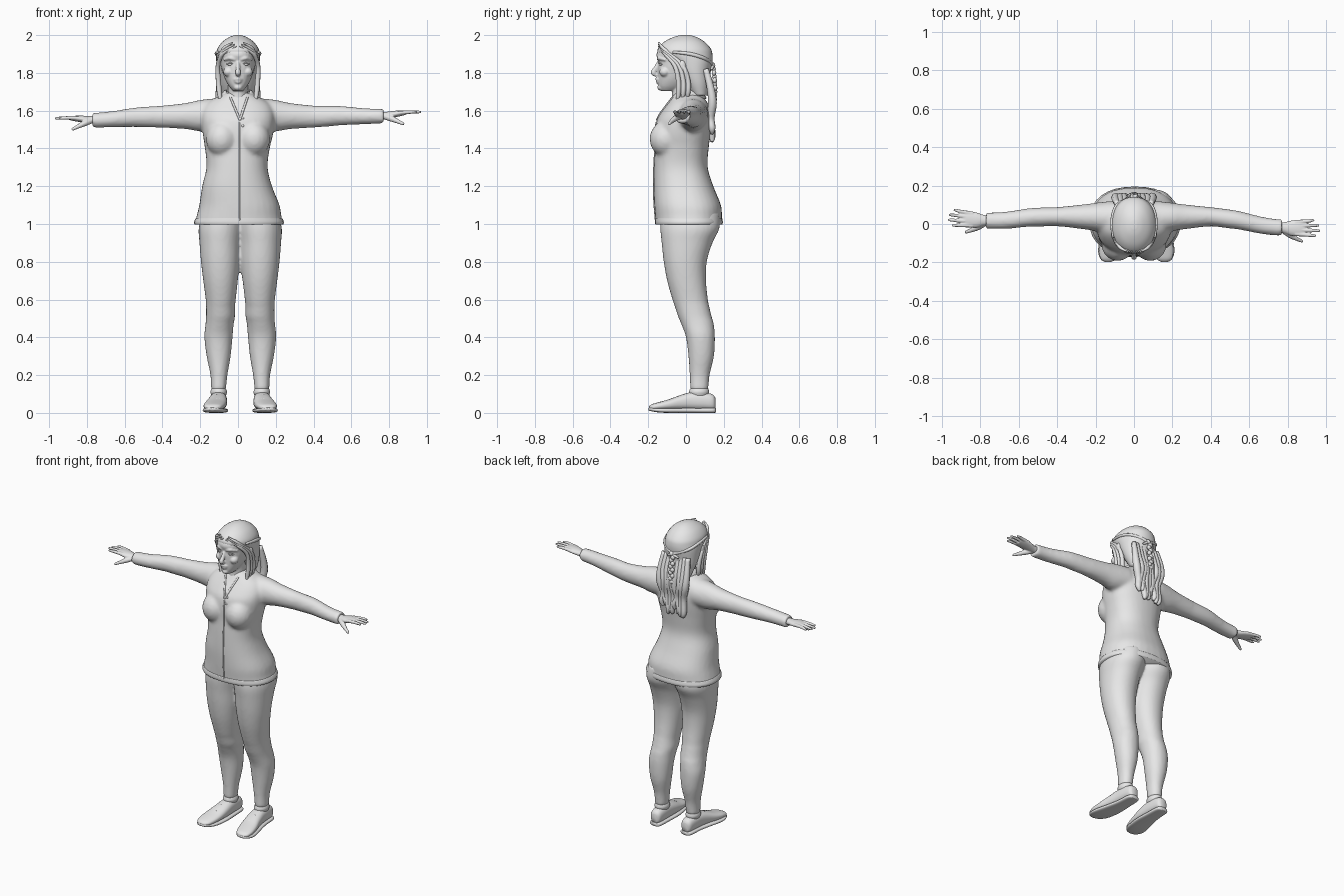
import bpy, bmesh, math, random
from mathutils import Vector, Matrix, Quaternion

random.seed(4)
if "Cube" in bpy.data.objects:
    bpy.data.objects.remove(bpy.data.objects["Cube"])

grey = bpy.data.materials.new("plain grey")
grey.use_nodes = True
grey.diffuse_color = (0.8, 0.8, 0.8, 1)
grey.node_tree.nodes["Principled BSDF"].inputs["Base Color"].default_value = (0.8, 0.8, 0.8, 1)
CM = 0.01  # part sizes are given in hundredths


def finish(name, bm):
    bmesh.ops.recalc_face_normals(bm, faces=bm.faces[:])
    for face in bm.faces:
        face.smooth = True
    mesh = bpy.data.meshes.new(name)
    bm.to_mesh(mesh)
    bm.free()
    mesh.materials.append(grey)
    ob = bpy.data.objects.new(name, mesh)
    bpy.context.collection.objects.link(ob)
    return ob


def spline(rows, steps):
    """Smooth interpolation through rows of numbers."""
    out = []
    for i in range(len(rows) - 1):
        a, b, c, d = (rows[max(0, min(len(rows) - 1, i + k))] for k in (-1, 0, 1, 2))
        for s in range(steps):
            t = s / steps
            out.append([q + t / 2 * (r - p + t * (2*p - 5*q + 4*r - w + t * (3*(q - r) + w - p)))
                        for p, q, r, w in zip(a, b, c, d)])
    return out + [list(rows[-1])]


def skin_rings(name, rings):
    """Closed skin through rings of points given in hundredths."""
    bm, previous = bmesh.new(), None
    for points in rings:
        ring = [bm.verts.new(Vector(p) * CM) for p in points]
        if previous:
            for k in range(len(ring)):
                n = (k + 1) % len(ring)
                bm.faces.new((previous[k], previous[n], ring[n], ring[k]))
        else:
            bm.faces.new(ring)
        previous = ring
    bm.faces.new(previous)
    return finish(name, bm)


def loft(name, rows, axis="z", power=2.0, sides=32):
    """Skin through rows of (position, low a, high a, low b, high b)."""
    rings = []
    for t, a0, a1, b0, b1 in spline(rows, 4):
        ring = []
        for k in range(sides):
            c, s = math.cos(math.tau * k / sides), math.sin(math.tau * k / sides)
            a = (a0 + a1) / 2 + (a1 - a0) / 2 * math.copysign(abs(c) ** (2 / power), c)
            b = (b0 + b1) / 2 + (b1 - b0) / 2 * math.copysign(abs(s) ** (2 / power), s)
            ring.append({"x": (t, a, b), "y": (a, t, b), "z": (a, b, t)}[axis])
        rings.append(ring)
    return skin_rings(name, rings)


def tube(name, points, radii, sides=8):
    """Tapered round strand."""
    path = spline([tuple(p) + (r,) for p, r in zip(points, radii)], 4)
    rings, turn, heading = [], Quaternion(), Vector((0, 0, 1))
    for i, row in enumerate(path):
        way = Vector(path[min(i + 1, len(path) - 1)][:3]) - Vector(path[max(i - 1, 0)][:3])
        turn = heading.rotation_difference(way) @ turn
        heading = way
        rings.append([Vector(row[:3]) + turn @ Vector((math.cos(a), math.sin(a), 0)) * row[3]
                      for a in (math.tau * k / sides for k in range(sides))])
    return skin_rings(name, rings)


def ball(name, at, size):
    bm = bmesh.new()
    bmesh.ops.create_uvsphere(bm, u_segments=20, v_segments=12, radius=1)
    for v in bm.verts:
        v.co = Vector([(a + s * c) * CM for a, s, c in zip(at, size, v.co)])
    return finish(name, bm)


def mirrored(ob, centre=0.0):
    twin = ob.copy()
    twin.data = ob.data.copy()
    twin.name = ob.name.replace("left", "right")
    twin.data.transform(Matrix.Translation((2 * centre * CM, 0, 0)) @ Matrix.Scale(-1, 4, (1, 0, 0)))
    twin.data.flip_normals()
    bpy.context.collection.objects.link(twin)
    return twin


def fuse(name, parts, voxel, rounds):
    """Join overlapping parts into one smooth skin."""
    bpy.ops.object.select_all(action="DESELECT")
    for ob in parts:
        ob.select_set(True)
    bpy.context.view_layer.objects.active = parts[0]
    bpy.ops.object.join()
    parts[0].name = name
    skin = parts[0].modifiers.new("skin", "REMESH")
    skin.mode, skin.voxel_size, skin.use_smooth_shade = "VOXEL", voxel, True
    soft = parts[0].modifiers.new("soften", "SMOOTH")
    soft.factor, soft.iterations = 0.5, rounds
    return parts[0]


def lean_arm(ob):
    """The two arms drift slightly apart in height and depth."""
    for v in ob.data.vertices:
        out = math.copysign(max(0, abs(v.co.x) - 0.4), v.co.x)
        v.co.y -= 0.05 * out
        v.co.z += 0.03 * out


# Jacket: torso, bust and sleeves in one skin
torso = loft("torso", [
    (100, -23, 24, -16, 19), (104, -22, 23, -16.3, 19), (110, -20.5, 22, -16.8, 18.5),
    (120, -19, 18, -17.2, 14.5), (130, -16.7, 15.7, -17, 11.5), (140, -17.5, 16.8, -16.5, 12),
    (148, -18.7, 18.7, -16.5, 13), (155, -19.5, 19.5, -15.5, 13.5), (160, -19, 19, -12.5, 13),
    (164, -16.5, 16.5, -9.5, 11.5), (167, -11.5, 11.5, -7.5, 9.5), (169.5, -6.5, 6.5, -6, 7)], power=2.3)
bust = ball("left_bust", (8.5, -10.5, 145), (8.5, 8.8, 9.5))
sleeve = loft("left_sleeve", [
    (12, -5.5, 12, 149, 166.5), (20, -3.7, 11, 149, 165.7), (28, -2.5, 10, 150.3, 164),
    (40, -1.2, 8.8, 151, 162.7), (48, -1.7, 8.2, 151.4, 162.4), (55, -2.2, 7.4, 151.8, 162),
    (66, -3.8, 5.2, 152, 160.6), (74, -4.3, 4.3, 152, 160), (77, -4.4, 4.4, 151.9, 160)], "x")
sleeves = [sleeve, mirrored(sleeve)]
for part in sleeves:
    lean_arm(part)
jacket = fuse("jacket", [torso, bust, mirrored(bust)] + sleeves, 0.011, 5)
loft("jacket_hem", [(99.7, -23, 24, -16.2, 19.2), (101, -23.3, 24.3, -16.5, 19.5),
                    (103, -22.5, 23.5, -16.4, 19.2)], power=2.3)

# Jacket front: placket, neckline edges and buttons laid on the cloth
bpy.context.view_layer.update()
cloth = jacket.evaluated_get(bpy.context.evaluated_depsgraph_get())


def on_front(x, z):
    hit, place, _, _ = cloth.ray_cast(Vector((x, -200, z)) * CM, Vector((0, 1, 0)))
    return (x, place.y / CM if hit else -10, z)


tube("placket_edge", [on_front(1, z) for z in range(102, 157, 4)], [0.45] * 14)
for name, top in (("left_neck_edge", 5), ("right_neck_edge", -4)):
    tube(name, [on_front(1 + (top - 1) * k / 4, 155 + 3 * k) for k in range(5)], [0.6] * 5)
for k in range(3):
    ball("button", on_front(2.5, 152 + 4 * k), (0.7, 0.4, 0.7))

# Collar: open band around the neck
bm = bmesh.new()
rows = []
for k in range(25):
    ang = math.radians(-155 + 310 * k / 24)
    dip = max(0, -math.cos(ang))
    rows.append([bm.verts.new(Vector((rx * math.sin(ang), 0.5 + ry * math.cos(ang), z - 4 * dip)) * CM)
                 for rx, ry, z in ((6.3, 7.2, 171), (7.5, 8, 170.5), (10.5, 10.5, 166.5))])
for one, two in zip(rows, rows[1:]):
    for k in range(2):
        bm.faces.new((one[k], two[k], two[k + 1], one[k + 1]))
collar = finish("collar", bm)
collar.modifiers.new("cloth", "SOLIDIFY").thickness = 0.008

# Trousers
leg = loft("left_leg", [
    (12, 8.8, 16.6, 2.2, 11.8), (20, 8, 17, 2, 12.5), (30, 6.3, 19, 1.3, 14.8), (40, 5.3, 20.2, 0, 15.3),
    (47, 4.7, 19.6, -2.5, 14.7), (51, 4, 19.3, -4.2, 13.6), (56, 4, 19.3, -5.8, 12.4),
    (60, 3.6, 19.5, -7.2, 11.6), (70, 2.5, 20.8, -10, 10.6), (80, 1.6, 22, -11.8, 11),
    (90, 0.9, 22.8, -12.9, 14), (98, -0.5, 23.2, -13.6, 17.8), (106, -1, 21, -13, 17.5)], power=2.1)
fuse("trousers", [leg, mirrored(leg, 1.2)], 0.01, 4)

# Shoes with soles, socks and laces
shoe = [loft("left_shoe", [
    (15.5, 10.5, 14.5, 2, 8), (14, 9, 16, 1.5, 9.8), (9, 8.4, 16.8, 1.5, 11), (3, 8.2, 17.4, 1.5, 11),
    (-3, 8.2, 18.5, 1.5, 9.4), (-9, 8.8, 20, 1.5, 7.2), (-14, 9.8, 20.6, 1.5, 5.8),
    (-18, 11.5, 19.8, 1.5, 4.6), (-19.6, 14, 17.5, 2, 3.4)], "y", 2.4),
    loft("left_sole", [
        (15.8, 10.5, 14.5, 0.2, 2.5), (14, 8.5, 16.5, 0, 2.6), (5, 8, 17.3, 0, 2.6),
        (-3, 7.7, 19, 0, 2.6), (-10, 8.4, 20.7, 0, 2.6), (-15, 9.7, 21, 0.3, 2.7),
        (-18.5, 12, 19.6, 0.9, 2.9), (-19.8, 14.5, 17.5, 1.4, 2.7)], "y", 3),
    loft("left_sock", [(9, 8.8, 16.4, 2.2, 11.6), (11, 8.2, 17, 1.6, 12.2), (12.8, 8.8, 16.5, 2.1, 11.8)])]
for k in range(3):
    y, z = -2 - 2.6 * k, 9.3 - 0.95 * k
    for way in (-1, 1):
        shoe.append(tube("left_lace", [(13.6 - 2.8 * way, y - 1, z - 0.8), (13.6, y, z + 0.1),
                                       (13.6 + 2.8 * way, y + 1, z - 0.5)], [0.4] * 3, 6))
for part in shoe:
    mirrored(part, 1.2)

# Hands
hand = [loft("left_palm", [(72, -2.6, 2.6, 153.8, 158.6), (78, -2.8, 2.8, 154.4, 158.2),
                           (82, -4, 3.9, 155, 158.6), (86, -4, 4.4, 155.7, 158.7),
                           (89, -3.2, 3.8, 156.4, 158.4)], "x")]
for base, tip, reach in ((-3, -3.4, 95), (-0.9, -0.7, 97), (1.3, 2, 96.5), (3.3, 4.6, 94)):
    hand.append(tube("left_finger", [(84, base, 157.3), (90, (base + tip) / 2, 157.7),
                                     (reach - 1, tip, 157.6), (reach, tip, 157.5)], [1.1, 1, 0.75, 0.3]))
hand.append(tube("left_thumb", [(77, -1, 156), (81, -3.6, 154.6), (85, -5.6, 152.8), (87.5, -6.6, 151.6),
                                (88, -6.8, 151.4)], [1.5, 1.6, 1.1, 0.8, 0.3]))
twins = [mirrored(part) for part in hand]
for part in hand + twins:
    lean_arm(part)
fuse("left_hand", hand, 0.004, 2)
fuse("right_hand", twins, 0.004, 2)

# Head and neck
face = [loft("face", [
    (170.5, -2.6, 2.6, -13.3, -5), (173, -4.8, 4.8, -14.5, 0), (177, -7, 7, -14.8, 5),
    (182, -8.6, 8.6, -14.9, 10), (186, -9.3, 9.3, -14.8, 12), (190, -9.5, 9.5, -15.6, 12),
    (194, -8.3, 8.3, -13, 10), (198, -4, 4, -6, 5)], power=2.2),
    loft("neck", [(158, -8, 8, -9, 8), (166, -5.8, 5.8, -7.6, 6.5), (171, -5.2, 5.2, -7.5, 6.5),
                  (178, -5.5, 5.5, -8, 7)]),
    tube("nose", [(0, -14.4, 185.5), (0, -16, 182.5), (0, -17.3, 180), (0, -15.4, 178.9)], [1, 1.2, 1.5, 1]),
    tube("upper_lip", [(-2.7, -13.8, 176.2), (0, -15.4, 176.8), (2.7, -13.8, 176.2)], [0.3, 0.9, 0.3]),
    tube("lower_lip", [(-2.4, -13.8, 175.8), (0, -15, 175.2), (2.4, -13.8, 175.8)], [0.3, 1, 0.3]),
    ball("chin", (0, -13.2, 172.3), (2.3, 2, 1.7))]
for part in (ball("left_cheek", (5, -11.2, 180.5), (2.8, 2.9, 2.6)),
             tube("left_brow", [(1.5, -14.6, 187), (4.3, -14.2, 187.8), (7.5, -11, 186.8)], [0.8, 1, 0.5])):
    face += [part, mirrored(part)]
fuse("head", face, 0.005, 2)
for part in (ball("left_eye", (4, -13.1, 184.5), (1.5, 1.1, 0.75)),
             tube("left_eyelid", [(2.2, -13.9, 184.4), (4, -14.2, 185.4), (6, -12.6, 184.6)], [0.2, 0.35, 0.2]),
             ball("left_ear", (10.6, -2, 183.5), (1.2, 2, 3.2))):
    mirrored(part)

# Hair: cap, falling locks, side strands and braids
loft("hair_cap", [
    (168, -8, 8, 3, 12), (174, -10, 10, -1, 13), (180, -11.1, 11.1, -4.5, 13), (186, -11.5, 11.5, -9, 14),
    (190, -11.5, 11.5, -14.4, 14), (193, -10.8, 10.8, -14.8, 13), (196.5, -8.2, 8.2, -11.5, 9.8),
    (199, -4.5, 4.5, -6.5, 5.5), (200, -1.5, 1.5, -2.5, 2)], power=2.1)
for k in range(9):
    x = (k - 4) * 2.2
    sway, end = random.uniform(-1, 1), random.uniform(143, 149)
    tube("back_lock", [(x, 10.5, 182), (x * 1.1, 13, 172), (x + sway, 14, 164),
                       (x * 0.9 - sway, 13, 156), (x * 0.85 + sway, 13.8, end + 3), (x * 0.8, 13.8, end)],
         [1.5, 2, 2.3, 2.1, 1.8, 0.9])
for k in range(3):
    mirrored(tube("left_side_lock", [
        (1 + k, -14.4, 194 + k), (7.8, -11.5, 190.5 + k), (10.6, -6 + 2 * k, 184), (10.4, -4 + 2.5 * k, 176),
        (9.8, -4 + 2.5 * k, 169), (8.8 - k, -5 + 2.5 * k, 162 + k)], [0.4, 1, 1.2, 1.4, 1.3, 0.4]))
mirrored(tube("left_braid_band", [(10.9, -7, 191), (11.3, 2, 190), (8.6, 10, 187.5), (0, 14, 184),
                                  (-4, 13.4, 182)], [0.7, 1, 1, 1, 0.6]))
for k in range(12):
    ball("braid_knot", (0.6 * (-1) ** k, 14.3 + 1.1 * math.sin(k / 4), 184 - 2 * k), (1.5, 1.2, 1.5))
